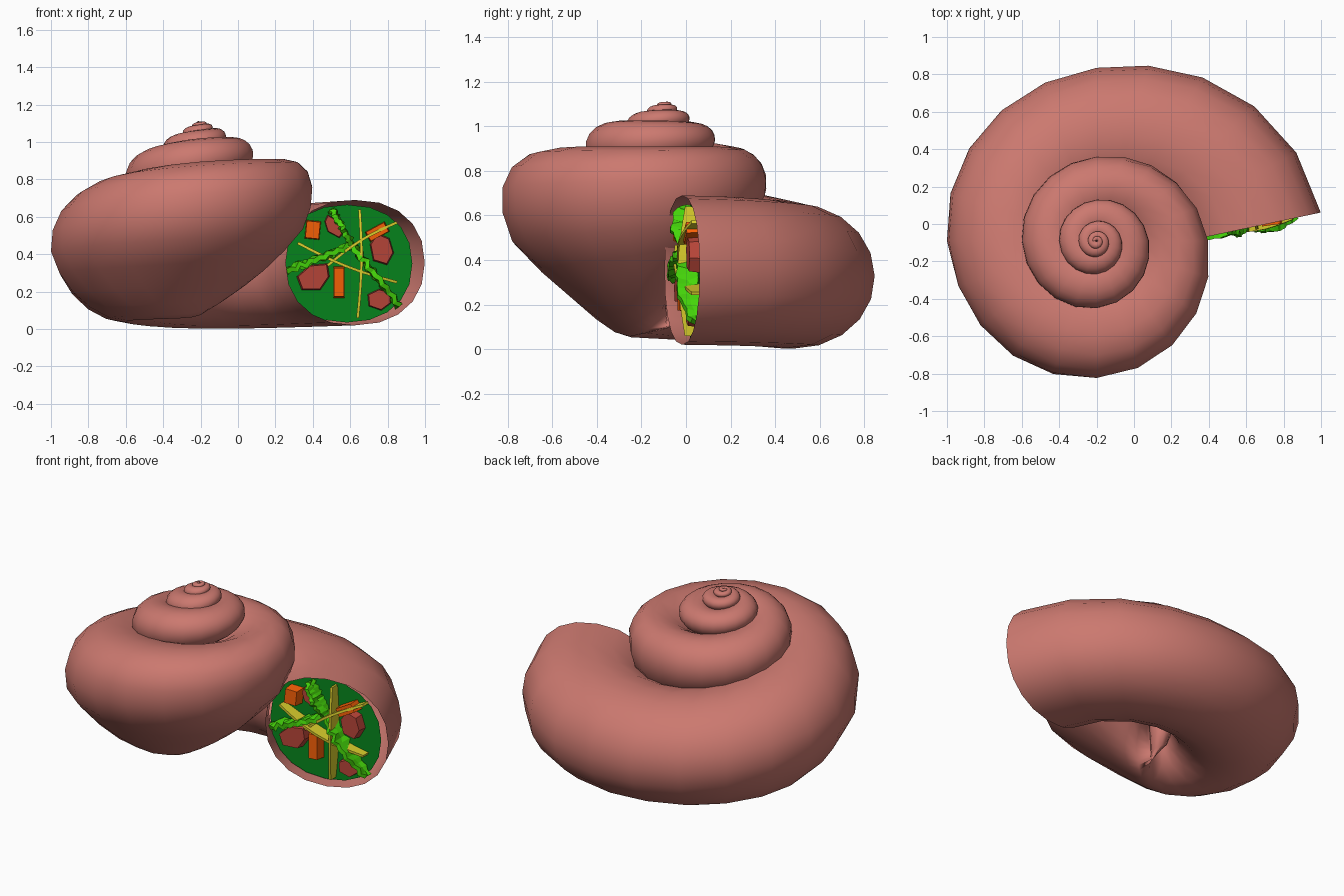
import bpy, bmesh, math, random
from mathutils import Vector

if "Cube" in bpy.data.objects:
    bpy.data.objects.remove(bpy.data.objects["Cube"])

random.seed(4)


def material(name, rgb):
    m = bpy.data.materials.new(name)
    m.diffuse_color = (*rgb, 1)
    m.use_nodes = True
    m.node_tree.nodes["Principled BSDF"].inputs["Base Color"].default_value = m.diffuse_color
    return m


SHELL = material("shell_pink", (0.60, 0.19, 0.16))
BED = material("bed_green", (0.002, 0.24, 0.012))
LEAF = material("leaf_green", (0.06, 0.68, 0.003))
RED = material("red", (0.48, 0.06, 0.04))
ORANGE = material("orange", (0.95, 0.12, 0.002))
YELLOW = material("yellow", (0.7, 0.62, 0.025))


def make(name, verts, faces, mat, smooth=False):
    me = bpy.data.meshes.new(name)
    me.from_pydata(verts, [], faces)
    me.materials.append(mat)
    for p in me.polygons:
        p.use_smooth = smooth
    ob = bpy.data.objects.new(name, me)
    bpy.context.collection.objects.link(ob)
    return ob


def fix_normals(ob):
    bm = bmesh.new()
    bm.from_mesh(ob.data)
    bmesh.ops.recalc_face_normals(bm, faces=bm.faces)
    bm.to_mesh(ob.data)
    bm.free()


# Shell: one cross-section per quarter turn
# (centre radius, centre z, half width, half height, lean, pinch of the lower outside)
stations = [
    (0.83, 0.355, 0.38, 0.335, 0.0, 0), (0.54, 0.33, 0.385, 0.328, 0.0, 0),
    (0.415, 0.415, 0.385, 0.37, 0.03, 0.15), (0.30, 0.485, 0.39, 0.41, 0.20, 0.5),
    (0.27, 0.555, 0.28, 0.355, 0.17, 0.3), (0.25, 0.72, 0.20, 0.19, 0.03, 0),
    (0.22, 0.79, 0.18, 0.17, 0.02, 0), (0.21, 0.89, 0.15, 0.13, 0.02, 0),
    (0.16, 0.93, 0.12, 0.095, 0.01, 0), (0.12, 0.935, 0.10, 0.08, 0.01, 0),
    (0.11, 0.97, 0.09, 0.07, 0.0, 0), (0.10, 1.0, 0.08, 0.065, 0.0, 0)]
APEX = 1.12
for k in range(11):            # further whorls repeat the last one at half size
    r, z, a, b, s, _ = stations[-4]
    stations.append((r * .48, APEX - (APEX - z) * .48, a * .48, b * .48, s * .48, 0))


def section(t):
    i = min(int(t), len(stations) - 2)
    f = t - i
    get = lambda n: stations[max(0, min(n, len(stations) - 1))]
    p0, p1, p2, p3 = get(i - 1), get(i), get(i + 1), get(i + 2)
    return [0.5 * (2 * q1 + (q2 - q0) * f + (2 * q0 - 5 * q1 + 4 * q2 - q3) * f * f
                   + (3 * q1 - q0 - 3 * q2 + q3) * f ** 3)
            for q0, q1, q2, q3 in zip(p0, p1, p2, p3)]


SIDES, STEPS = 20, 5
sgn_pow = lambda v, e=0.9: math.copysign(abs(v) ** e, v)
verts, faces = [], []
rings = (len(stations) - 1) * STEPS + 1
for i in range(rings):
    t = i / STEPS
    r, z, a, b, s, pinch = section(t)
    lip = max(0, 1 - t)
    ang = math.radians(90 * t + 5 * lip)
    yaw = ang + math.radians(7 * lip)
    for j in range(SIDES):
        p = 2 * math.pi * j / SIDES
        c, sn = sgn_pow(math.cos(p), 1 - .1 * lip), sgn_pow(math.sin(p), 1 - .1 * lip)
        w = a * c + s * sn
        if c > 0 > sn:
            w += a * c * pinch * sn
        verts.append((-0.2 + r * math.cos(ang) + w * math.cos(yaw),
                      -0.09 + r * math.sin(ang) + w * math.sin(yaw), z + b * sn))
for i in range(rings - 1):
    for j in range(SIDES):
        k = (j + 1) % SIDES
        faces.append((i * SIDES + j, (i + 1) * SIDES + j, (i + 1) * SIDES + k, i * SIDES + k))
faces.append([(rings - 1) * SIDES + j for j in range(SIDES)])
make("spiral_shell", verts, faces, SHELL, True)


# Points on the opening: x, z as seen from the front, d = distance out of the bed
def at(x, z, d):
    return Vector((x, 0.04 + (x - 0.6) * 0.14 - d, z))


# Green bed closing the opening
n = 20
make("salad_bed", [at(0.582 + 0.35 * sgn_pow(math.cos(2 * math.pi * k / n)),
                      0.35 + 0.315 * sgn_pow(math.sin(2 * math.pi * k / n)), 0)
                   for k in range(n)], [list(range(n))], BED)


# Upright ribbons: crinkled leaves and plain strips
def ribbon(name, a, b, depth, wave, thick, mat, n, bow=0.0):
    a, b = Vector(a), Vector(b)
    side = Vector((-(b - a).y, (b - a).x)).normalized()
    vs, fs = [], []
    for i in range(n + 1):
        f = i / n
        mid = a.lerp(b, f) + side * bow * math.sin(math.pi * f)
        for row in range(3):
            q = mid + side * wave * ((-1) ** (i + row) * 0.5 + random.uniform(-.6, .6))
            d = depth * row / 2 * (0.6 + 0.4 * math.sin(math.pi * f))
            vs.append(at(q.x, q.y, d + wave * random.uniform(-.5, .5)))
    for i in range(n):
        for row in range(2):
            k = i * 3 + row
            fs.append((k, k + 3, k + 4, k + 1))
    mod = make(name, vs, fs, mat).modifiers.new("thickness", "SOLIDIFY")
    mod.thickness, mod.offset = thick, 0


for k, end in enumerate([(0.26, 0.31), (0.86, 0.12), (0.50, 0.64)]):
    ribbon(f"leaf_{k + 1}", (0.61, 0.45), end, 0.10, 0.014, 0.028, LEAF, 14)
for k, (a, b, bow) in enumerate([((0.32, 0.46), (0.85, 0.25), -0.02),
                                 ((0.65, 0.64), (0.64, 0.06), 0.015),
                                 ((0.48, 0.34), (0.85, 0.57), 0.02)]):
    ribbon(f"yellow_strip_{k + 1}", a, b, 0.085, 0, 0.015, YELLOW, 8, bow)


# Chunks: prisms standing out of the bed
def chunk(name, x, z, w, h, turn, sides, depth, jitter, mat):
    vs = []
    for d, sc in ((-0.01, 1), (depth, 0.9)):
        random.seed(name)
        for k in range(sides):
            p = 2 * math.pi * (k + 0.5) / sides
            rad = (0.707 if sides == 4 else 0.54) * sc * random.uniform(1 - jitter, 1 + jitter)
            u, v = w * rad * math.cos(p), h * rad * math.sin(p)
            vs.append(at(x + u * math.cos(turn) - v * math.sin(turn),
                         z + u * math.sin(turn) + v * math.cos(turn), d))
    fs = [list(range(sides)), list(range(sides, 2 * sides))]
    fs += [(k, (k + 1) % sides, sides + (k + 1) % sides, sides + k) for k in range(sides)]
    fix_normals(make(name, vs, fs, mat))


for k, (x, z, w, h, turn) in enumerate([(0.41, 0.28, 0.18, 0.13, 0.4), (0.77, 0.43, 0.13, 0.17, 0.3),
                                        (0.76, 0.16, 0.13, 0.11, 0.1), (0.51, 0.55, 0.13, 0.07, -0.8)]):
    chunk(f"red_chunk_{k + 1}", x, z, w, h, turn, 6, 0.055, 0.14, RED)
for k, (x, z, w, h, turn) in enumerate([(0.40, 0.53, 0.08, 0.10, -0.1), (0.54, 0.25, 0.06, 0.17, 0),
                                        (0.745, 0.52, 0.12, 0.06, 0.5)]):
    chunk(f"orange_cube_{k + 1}", x, z, w, h, turn, 4, 0.065, 0.0, ORANGE)
